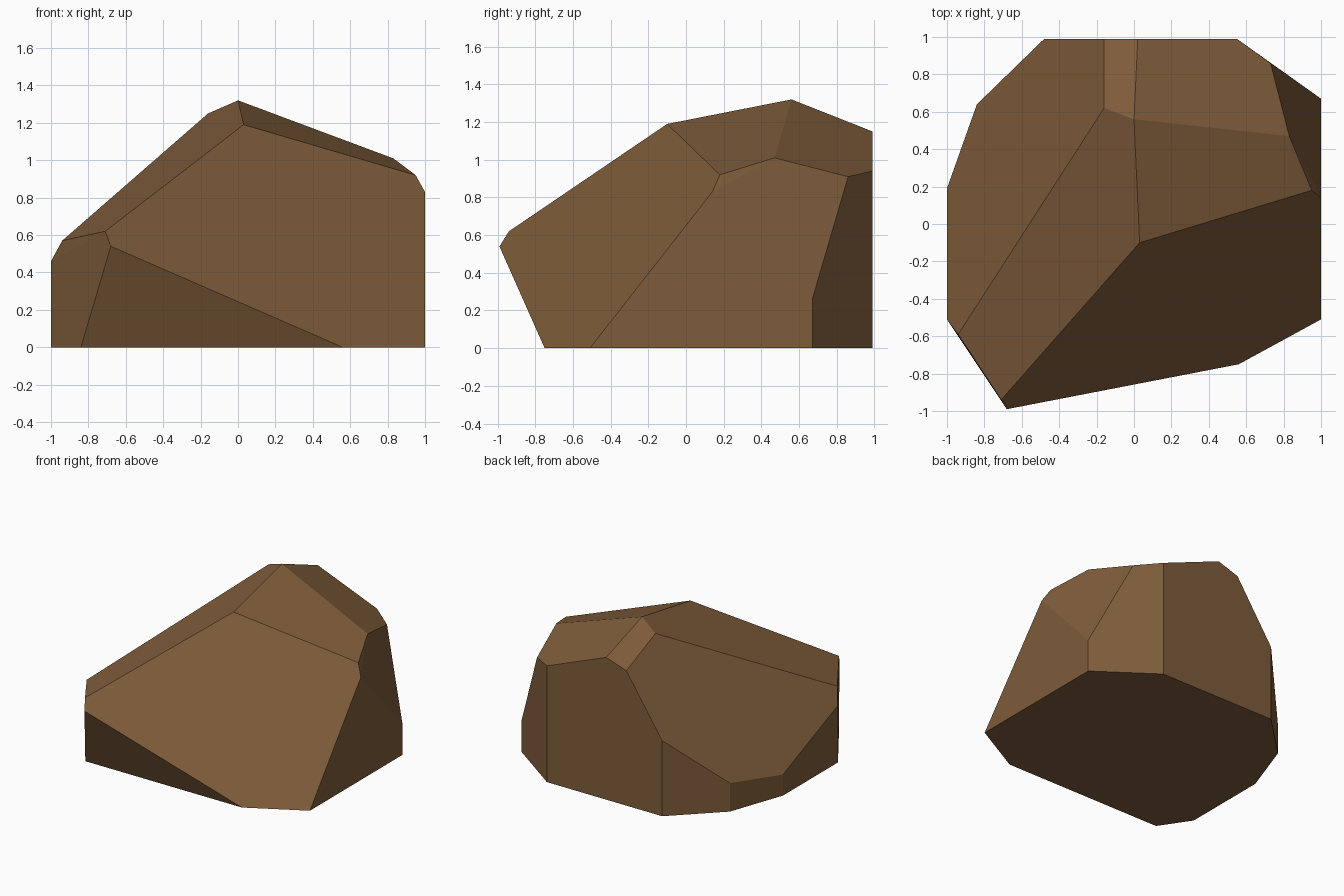
import bpy
import bmesh
from math import radians

default_cube = bpy.data.objects.get("Cube")
if default_cube:
    bpy.data.objects.remove(default_cube, do_unlink=True)


def make_material(name, colour):
    material = bpy.data.materials.new(name)
    material.use_nodes = True
    material.diffuse_color = colour
    shader = next(n for n in material.node_tree.nodes if n.type == "BSDF_PRINCIPLED")
    shader.inputs["Base Color"].default_value = colour
    shader.inputs["Roughness"].default_value = 0.9
    return material


def make_chiselled_rock(name, corners, material):
    """Wrap flat facets around the corners and merge the coplanar triangles."""
    bm = bmesh.new()
    for corner in corners:
        bm.verts.new(corner)
    hull = bmesh.ops.convex_hull(bm, input=bm.verts[:])
    loose = [v for v in hull["geom_interior"] if isinstance(v, bmesh.types.BMVert)]
    bmesh.ops.delete(bm, geom=loose, context="VERTS")
    bmesh.ops.dissolve_limit(bm, angle_limit=radians(3),
                             verts=bm.verts[:], edges=bm.edges[:])
    bmesh.ops.recalc_face_normals(bm, faces=bm.faces[:])
    mesh = bpy.data.meshes.new(name)
    bm.to_mesh(mesh)
    bm.free()
    mesh.materials.append(material)
    rock = bpy.data.objects.new(name, mesh)
    bpy.context.scene.collection.objects.link(rock)
    return rock


# Footprint corners with the height of the upright wall above each one
footprint = [
    (1, -.51, 0), (1, .67, .26), (.55, .99, .94), (-.48, .99, .61),
    (-.84, .64, .23), (-1, .19, .17), (-1, -.51, .46),
    (-.84, -.75, 0), (.56, -.75, 0),
]
corners = []
for x, y, wall_height in footprint:
    corners.append((x, y, 0))
    if wall_height > 0:
        corners.append((x, y, wall_height))

# Overhanging nose at the front
corners += [(-.68, -.99, .54), (-.71, -.94, .62), (-.94, -.59, .57)]

# Shoulder along the +x side
corners += [(1, .14, .83), (.95, .18, .92), (.83, .47, 1.01), (.73, .86, .91)]

# Crown ridge and the narrow chamfer behind it
corners += [(.03, -.1, 1.19), (0, .56, 1.32), (-.16, .62, 1.25),
            (.02, .99, 1.15), (-.16, .99, 1.09)]

brown_stone = make_material("brown stone", (.21, .107, .043, 1))
make_chiselled_rock("rock", corners, brown_stone)
